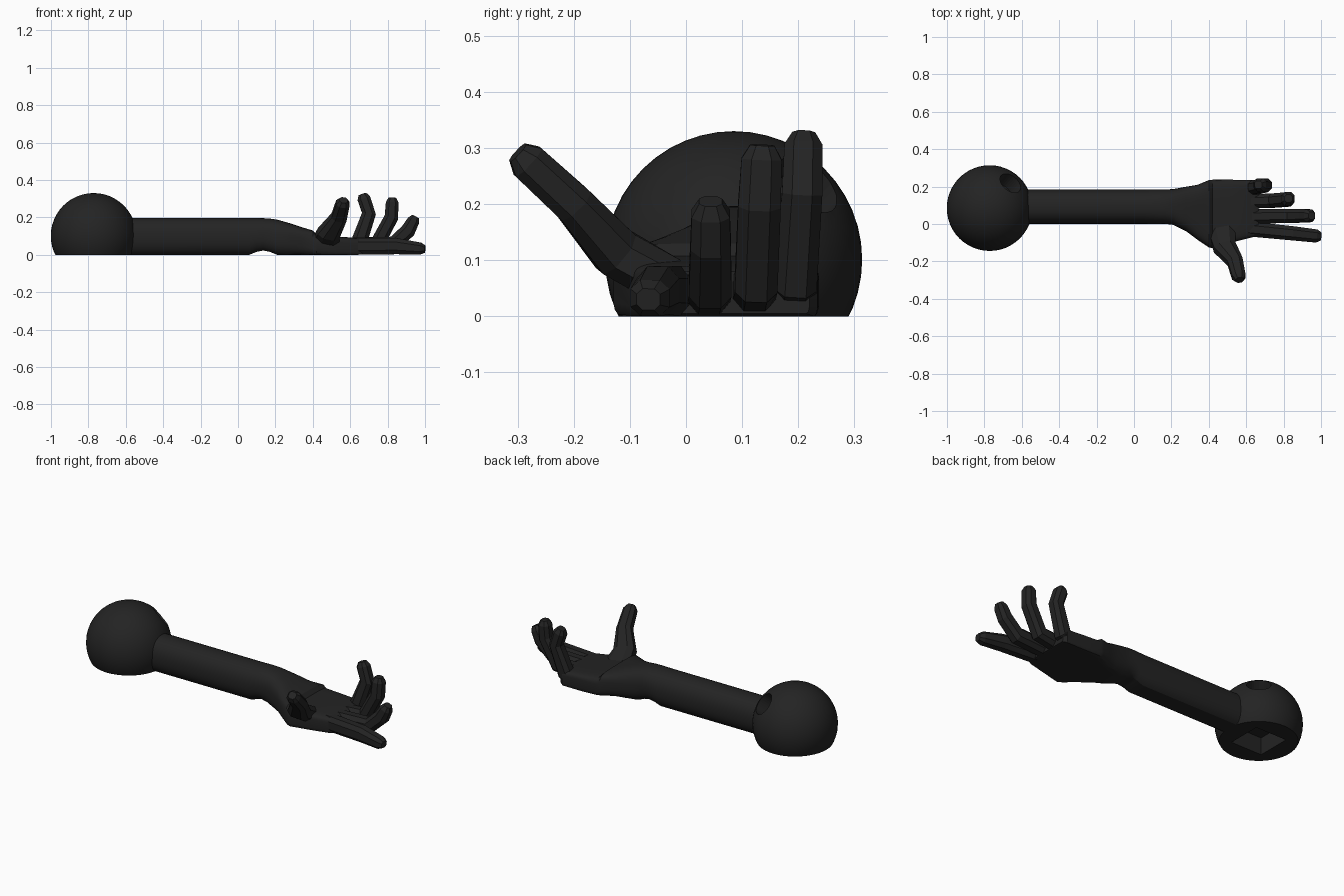
import bpy, bmesh, math
from mathutils import Vector

if "Cube" in bpy.data.objects:
    bpy.data.objects.remove(bpy.data.objects["Cube"])

mat = bpy.data.materials.new("charcoal")
mat.diffuse_color = (0.017, 0.017, 0.017, 1)
mat.use_nodes = True
mat.node_tree.nodes["Principled BSDF"].inputs["Base Color"].default_value = mat.diffuse_color


def finish(name, bm, angle=None):
    bmesh.ops.recalc_face_normals(bm, faces=bm.faces)
    me = bpy.data.meshes.new(name)
    bm.to_mesh(me)
    bm.free()
    me.materials.append(mat)
    ob = bpy.data.objects.new(name, me)
    bpy.context.collection.objects.link(ob)
    if angle:
        bpy.context.view_layer.objects.active = ob
        ob.select_set(True)
        bpy.ops.object.shade_smooth_by_angle(angle=math.radians(angle))
        ob.select_set(False)
    return ob


def loft(bm, rings):
    # skin a list of equal rings and cap both ends
    rows = [[bm.verts.new(p) for p in r] for r in rings]
    n = len(rows[0])
    for a, b in zip(rows, rows[1:]):
        for i in range(n):
            j = (i + 1) % n
            bm.faces.new((a[i], a[j], b[j], b[i]))
    bm.faces.new(rows[0][::-1])
    bm.faces.new(rows[-1])


def section(x, y0, y1, z0, z1, power, n=32):
    # rounded-box cross-section with a flat underside
    pts = []
    for i in range(n):
        t = 2 * math.pi * (i + 0.5) / n
        c, s = math.cos(t), math.sin(t)
        y = math.copysign(abs(c) ** (2 / power), c)
        z = math.copysign(abs(s) ** (2 / power), s)
        pts.append((x, (y0 + y1) / 2 + y * (y1 - y0) / 2,
                    max(z0, (z0 + z1 - 0.012) / 2 + z * (z1 - z0 + 0.012) / 2)))
    return pts


def digit(name, path, side, sizes):
    # chamfered eight-sided tube along a path, with a blunt tip
    pts = [Vector(p) for p in path]
    tip = pts[-1] - pts[-2]
    pts.insert(-1, pts[-1] - tip.normalized() * 0.025)
    sizes = list(sizes) + [(sizes[-1][0] * 0.6, sizes[-1][1] * 0.6)]
    octagon = [(1, .5), (.5, 1), (-.5, 1), (-1, .5),
               (-1, -.5), (-.5, -1), (.5, -1), (1, -.5)]
    rings = []
    for i, p in enumerate(pts):
        d = (pts[min(i + 1, len(pts) - 1)] - pts[max(i - 1, 0)]).normalized()
        u = Vector(side)
        u = (u - d * u.dot(d)).normalized()
        v = d.cross(u)
        w, h = sizes[i]
        rings.append([p + u * a * w + v * b * h for a, b in octagon])
    bm = bmesh.new()
    loft(bm, rings)
    for v in bm.verts:
        v.co.z = max(v.co.z, 0)
    return finish(name, bm)


# Ball with a flat base
C = Vector((-0.772, 0.085, 0.101))
bm = bmesh.new()
bmesh.ops.create_uvsphere(bm, u_segments=48, v_segments=24, radius=0.229)
bmesh.ops.translate(bm, verts=bm.verts, vec=C)
cut = bmesh.ops.bisect_plane(bm, geom=bm.verts[:] + bm.edges[:] + bm.faces[:],
                             plane_co=(0, 0, 0), plane_no=(0, 0, 1), clear_inner=True)
bmesh.ops.holes_fill(bm, edges=[e for e in bm.edges if e.is_boundary], sides=0)
ball = finish("ball", bm, 35)

# Round socket in the shoulder of the ball
direction = Vector((0.115, 0.138, 0.14)).normalized()
bm = bmesh.new()
bmesh.ops.create_cone(bm, cap_ends=True, segments=32, radius1=0.064, radius2=0.064, depth=0.2)
bmesh.ops.transform(bm, verts=bm.verts,
                    matrix=direction.to_track_quat('Z', 'Y').to_matrix().to_4x4())
bmesh.ops.translate(bm, verts=bm.verts, vec=C + direction * 0.23)
round_cutter = finish("round_cutter", bm)

# Square socket in the base
bm = bmesh.new()
bmesh.ops.create_cube(bm, size=0.2)
bmesh.ops.translate(bm, verts=bm.verts, vec=(C.x, C.y, 0))
square_cutter = finish("square_cutter", bm)

for cutter in (round_cutter, square_cutter):
    m = ball.modifiers.new("socket", 'BOOLEAN')
    m.operation = 'DIFFERENCE'
    m.solver = 'EXACT'
    m.object = cutter
    cutter.hide_render = True
    cutter.hide_set(True)

# Forearm, notched wrist and palm: x, y range, z range, squareness
bm = bmesh.new()
loft(bm, [section(*s) for s in (
    (-0.62, 0.0, 0.185, 0, 0.197, 2.3),
    (0.06, 0.0, 0.185, 0, 0.197, 2.3),
    (0.10, 0.0, 0.185, 0.016, 0.197, 2.3),
    (0.135, 0.0, 0.185, 0.023, 0.196, 2.4),
    (0.17, 0.0, 0.185, 0.016, 0.194, 2.5),
    (0.21, -0.005, 0.187, 0, 0.188, 2.6),
    (0.28, -0.04, 0.2, 0, 0.168, 3),
    (0.34, -0.085, 0.21, 0, 0.148, 3.5),
    (0.40, -0.125, 0.235, 0, 0.13, 4.5),
    (0.42, -0.13, 0.237, 0, 0.108, 5),
    (0.52, -0.1, 0.237, 0, 0.098, 6),
    (0.645, -0.068, 0.235, 0, 0.09, 6),
    (0.665, -0.06, 0.22, 0.005, 0.08, 6))])
finish("arm_and_palm", bm, 25)

# Four fingers, increasingly curled
Y = (0, 1, 0)
digit("index_finger", [(0.60, -0.025, 0.045), (0.85, -0.05, 0.046), (1.0, -0.067, 0.03)],
      Y, [(0.04, 0.045), (0.038, 0.043), (0.035, 0.032)])
digit("middle_finger", [(0.60, 0.04, 0.045), (0.83, 0.043, 0.055), (0.91, 0.044, 0.13),
                        (0.95, 0.044, 0.205)],
      Y, [(0.038, 0.045), (0.038, 0.043), (0.036, 0.04), (0.034, 0.033)])
digit("ring_finger", [(0.60, 0.12, 0.045), (0.745, 0.125, 0.06), (0.82, 0.131, 0.2),
                      (0.826, 0.136, 0.305)],
      Y, [(0.038, 0.045), (0.038, 0.043), (0.038, 0.037), (0.036, 0.034)])
digit("little_finger", [(0.57, 0.19, 0.045), (0.645, 0.195, 0.06), (0.70, 0.207, 0.22),
                        (0.665, 0.21, 0.325)],
      Y, [(0.038, 0.045), (0.038, 0.045), (0.036, 0.037), (0.034, 0.035)])

# Thumb and its root
digit("thumb", [(0.47, -0.03, 0.06), (0.485, -0.125, 0.115), (0.54, -0.2, 0.2),
                (0.565, -0.3, 0.292)],
      (1, 0, 0), [(0.075, 0.045), (0.06, 0.045), (0.042, 0.036), (0.036, 0.034)])
